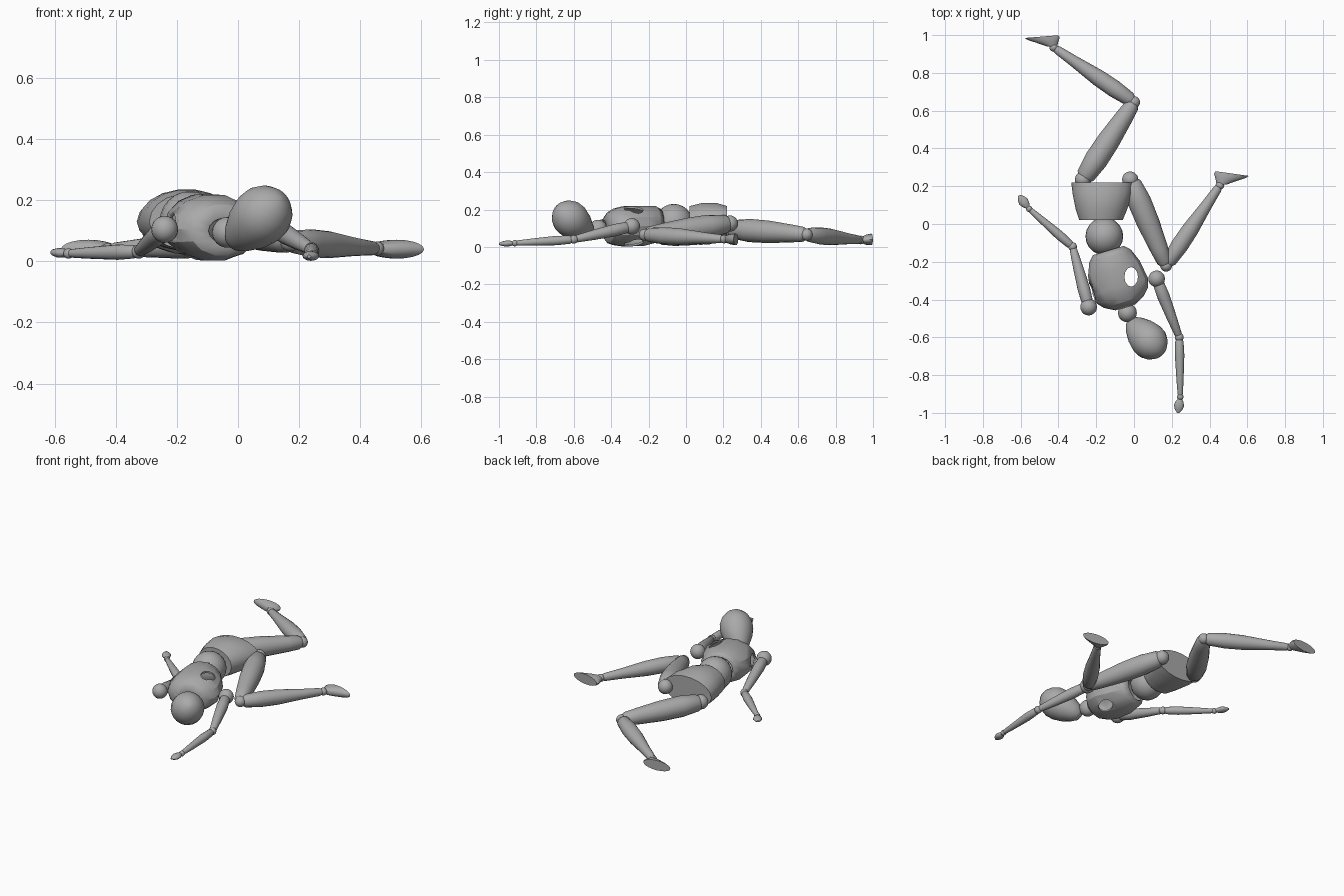
import bpy, math
from mathutils import Vector

cube = bpy.data.objects.get("Cube")
if cube:
    bpy.data.objects.remove(cube, do_unlink=True)

grey = bpy.data.materials.new("plain grey")
grey.use_nodes = True
grey.diffuse_color = (0.4, 0.4, 0.4, 1)
grey.node_tree.nodes["Principled BSDF"].inputs["Base Color"].default_value = (0.4, 0.4, 0.4, 1)


def finish(obj, angle):
    obj.data.materials.append(grey)
    bpy.ops.object.select_all(action="DESELECT")
    obj.select_set(True)
    bpy.context.view_layer.objects.active = obj
    bpy.ops.object.shade_smooth_by_angle(angle=math.radians(angle))
    return obj


def loft(name, rings, axis=None, sides=16, caps=True, angle=40):
    """Rings are (centre, half width, half height), skinned along one axis."""
    centres = [Vector(r[0]) for r in rings]
    axis = (Vector(axis) if axis else centres[-1] - centres[0]).normalized()
    side = axis.cross(Vector((0, 0, 1))).normalized()
    up = side.cross(axis)
    verts, faces = [], []
    for c, (_, w, h) in zip(centres, rings):
        for i in range(sides):
            t = math.tau * i / sides
            verts.append(c + side * w * math.cos(t) + up * h * math.sin(t))
    for r in range(len(rings) - 1):
        for i in range(sides):
            j = (i + 1) % sides
            a, b = r * sides, (r + 1) * sides
            faces.append((a + j, a + i, b + i, b + j))
    if caps:
        faces.append(tuple(range(sides)))
        faces.append(tuple(reversed(range(len(verts) - sides, len(verts)))))
    mesh = bpy.data.meshes.new(name)
    mesh.from_pydata(verts, [], faces)
    obj = bpy.data.objects.new(name, mesh)
    bpy.context.collection.objects.link(obj)
    return finish(obj, angle)


def ball(name, centre, r, scale=(1, 1, 1)):
    bpy.ops.mesh.primitive_uv_sphere_add(segments=20, ring_count=12, radius=r, location=centre)
    obj = bpy.context.object
    obj.name = name
    obj.scale = scale
    return finish(obj, 60)


def limb(name, start, end, profile):
    """A tapered limb: profile lists (fraction, radius)."""
    a, b = Vector(start), Vector(end)
    return loft(name, [(a.lerp(b, t), r, r) for t, r in profile])


THIGH = [(0, .03), (.05, .05), (.25, .062), (.5, .06), (.8, .048), (.95, .04), (1, .025)]
CALF = [(0, .02), (.06, .038), (.25, .046), (.45, .044), (.75, .03), (.95, .023), (1, .015)]
UPPER_ARM = [(0, .015), (.08, .03), (.3, .033), (.65, .027), (.94, .02), (1, .012)]
FOREARM = [(0, .012), (.07, .022), (.3, .025), (.7, .019), (.95, .014), (1, .01)]


def arm(side, shoulder, elbow, wrist, tip):
    ball(side + "_shoulder", shoulder, .044)
    limb(side + "_upper_arm", shoulder, elbow, UPPER_ARM)
    ball(side + "_elbow", elbow, .023)
    limb(side + "_forearm", elbow, wrist, FOREARM)
    ball(side + "_wrist", wrist, .017)
    a, b = Vector(wrist), Vector(tip)
    shape = [(.1, .01, .009), (.3, .021, .015), (.55, .027, .016), (.8, .02, .012), (1, .006, .005)]
    loft(side + "_hand", [(a.lerp(b, t), w, h) for t, w, h in shape])


def leg(side, hip, knee, ankle, sole, sole_axis):
    ball(side + "_hip", hip, .043)
    limb(side + "_thigh", hip, knee, THIGH)
    ball(side + "_knee", knee, .032)
    limb(side + "_calf", knee, ankle, CALF)
    ball(side + "_ankle", ankle, .023)
    # flat sole narrowing to the ankle
    s, a = Vector(sole), Vector(ankle)
    loft(side + "_foot", [(s, .09, .031), (s.lerp(a, .2), .084, .03),
                          (s.lerp(a, .5), .058, .027), (s.lerp(a, .9), .025, .018)],
         axis=sole_axis, sides=20)


arm("right", (-.24, -.44, .105), (-.325, -.12, .032), (-.555, .08, .026), (-.61, .15, .03))
arm("left", (.12, -.29, .11), (.24, -.6, .04), (.245, -.915, .02), (.233, -1, .016))
leg("right", (-.27, .235, .095), (0, .645, .066), (-.425, .935, .037), (-.49, .992, .04), (.08, -1, 0))
leg("left", (-.02, .235, .125), (.17, -.22, .065), (.455, .205, .042), (.52, .267, .04), (-.14, -1, 0))

# Head: egg narrowing to the chin, with its ball neck
chin, crown = Vector((-.02, -.515, .06)), Vector((.143, -.685, .208))
egg = [(0, .015), (.04, .037), (.15, .058), (.35, .083), (.55, .096),
       (.7, .094), (.83, .078), (.93, .052), (.98, .027), (1, .005)]
loft("head", [(chin.lerp(crown, t), r, r) for t, r in egg], sides=24, angle=50)
ball("neck", (-.035, -.47, .095), .05)

# Waist ball and cup-shaped pelvis
ball("waist", (-.157, -.065, .13), .1)
loft("pelvis", [((-.175, .02, .13), .115, .09), ((-.172, .08, .135), .137, .1),
                ((-.168, .16, .135), .157, .102), ((-.165, .22, .13), .167, .09)],
     axis=(0, 1, 0), sides=18)

# Hollow chest shell
start, axis = Vector((-.135, -.14, 0)), Vector((.287, -.958, 0))
shape = [(0, .085, .08, .125), (.03, .115, .1, .12), (.1, .143, .11, .112), (.2, .158, .11, .11),
         (.25, .142, .1, .107), (.285, .11, .085, .103), (.315, .055, .045, .1)]
chest = loft("chest", [(start + axis * s + Vector((0, 0, z)), w, h) for s, w, h, z in shape],
             axis=axis, sides=14, caps=False, angle=25)
shell = chest.modifiers.new("shell", "SOLIDIFY")
shell.thickness = .01
shell.offset = 1 if chest.data.polygons[0].normal.dot(
    chest.data.polygons[0].center - Vector((-.135, -.14, .125))) < 0 else -1

# Openings cut through the chest
bpy.ops.mesh.primitive_cylinder_add(vertices=12, radius=1, depth=.5, location=(-.015, -.28, .11))
left_cutter = bpy.context.object
left_cutter.name = "left_opening_cutter"
left_cutter.scale = (.036, .052, 1)
right_cutter = ball("right_opening_cutter", (-.25, -.37, .12), .055)
for cutter in (left_cutter, right_cutter):
    cutter.hide_render = True
    cutter.hide_set(True)
    cut = chest.modifiers.new("opening", "BOOLEAN")
    cut.operation = "DIFFERENCE"
    cut.object = cutter
    cut.solver = "EXACT"
